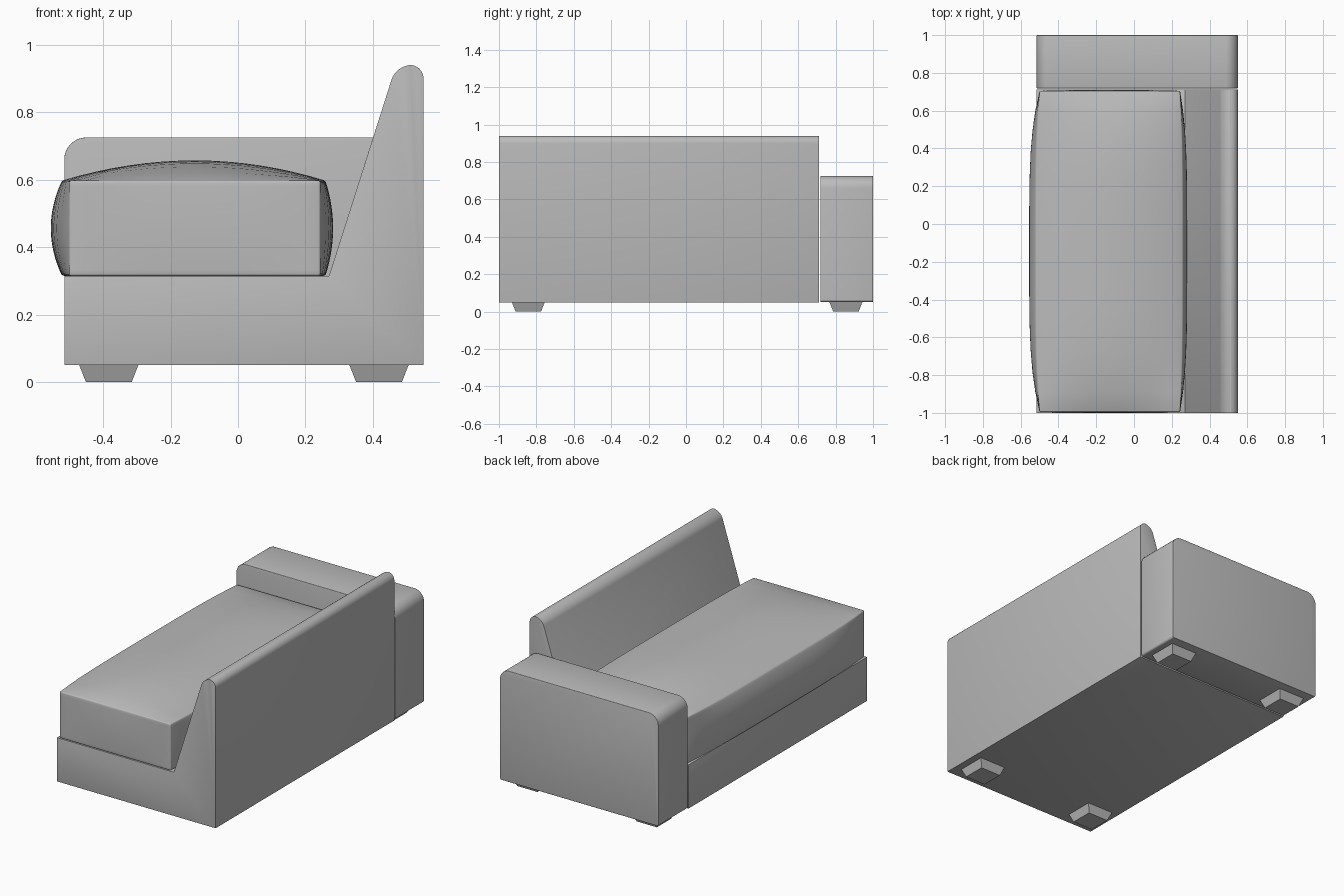
import bpy, bmesh
from mathutils import Vector

cube = bpy.data.objects.get("Cube")
if cube:
    bpy.data.objects.remove(cube, do_unlink=True)

grey = bpy.data.materials.new("grey_fabric")
grey.use_nodes = True
colour = (0.5, 0.5, 0.5, 1)
grey.diffuse_color = colour
grey.node_tree.nodes["Principled BSDF"].inputs["Base Color"].default_value = colour


def finish(name, bm, bevel=0, smooth=True):
    bmesh.ops.recalc_face_normals(bm, faces=bm.faces)
    mesh = bpy.data.meshes.new(name)
    bm.to_mesh(mesh)
    bm.free()
    mesh.materials.append(grey)
    obj = bpy.data.objects.new(name, mesh)
    bpy.context.collection.objects.link(obj)
    bpy.ops.object.select_all(action='DESELECT')
    obj.select_set(True)
    bpy.context.view_layer.objects.active = obj
    if bevel:
        mod = obj.modifiers.new("soft_edges", 'BEVEL')
        mod.width = bevel
        mod.segments = 3
        mod.limit_method = 'ANGLE'
        mod.angle_limit = 0.6
        bpy.ops.object.modifier_apply(modifier=mod.name)
    if smooth:
        bpy.ops.object.shade_smooth_by_angle(angle=0.6)
    return obj


def rounded(corners, steps=8):
    """Turn (x, z, radius) corners into an outline with rounded corners."""
    pts = [Vector(c[:2]) for c in corners]
    out = []
    for i, p in enumerate(pts):
        r = corners[i][2]
        if not r:
            out.append(p)
            continue
        a = p + (pts[i - 1] - p).normalized() * r
        b = p + (pts[(i + 1) % len(pts)] - p).normalized() * r
        for k in range(steps + 1):
            t = k / steps
            # weighted curve that follows a circular arc
            w = ((1 - t) ** 2, 1.414 * t * (1 - t), t * t)
            out.append((a * w[0] + p * w[1] + b * w[2]) / sum(w))
    return out


def extrude_profile(name, corners, y0, y1, bevel):
    bm = bmesh.new()
    face = bm.faces.new([bm.verts.new((p.x, y0, p.y)) for p in rounded(corners)])
    moved = bmesh.ops.extrude_face_region(bm, geom=[face])["geom"]
    for v in moved:
        if isinstance(v, bmesh.types.BMVert):
            v.co.y = y1
    return finish(name, bm, bevel)


# Base and sloping backrest in one piece
extrude_profile("base_and_backrest", [
    (-0.515, 0.05, 0), (0.55, 0.05, 0), (0.55, 0.94, 0.04),
    (0.469, 0.94, 0.045), (0.27, 0.315, 0), (-0.515, 0.315, 0)],
    -1, 0.712, 0.014)

# Single armrest at the far end
extrude_profile("armrest", [
    (-0.515, 0.052, 0.012), (0.55, 0.052, 0.012),
    (0.55, 0.725, 0.065), (-0.515, 0.725, 0.065)],
    0.718, 1, 0.003)

# Seat cushion: a box with bulging long sides and top
bm = bmesh.new()
bmesh.ops.create_cube(bm, size=2)
bmesh.ops.subdivide_edges(bm, edges=bm.edges[:], cuts=15, use_grid_fill=True)
for vert in bm.verts:
    u, v, w = vert.co
    along = 1 - v ** 4
    side = 0.055 if u < 0 else 0.038
    x = -0.128 + 0.372 * u + side * u * along * (1 - 0.6 * w * w)
    y = -0.145 + 0.85 * v + 0.005 * v * (1 - u * u) * (1 - w * w)
    z = 0.456 + 0.141 * w + 0.06 * max(w, 0) * (1 - u * u) * along
    vert.co = (x, y, z)
finish("seat_cushion", bm, 0.006)

# Four tapered feet
for side, x in (("right", -0.383), ("left", 0.418)):
    for end, y in (("front", -0.843), ("back", 0.855)):
        bm = bmesh.new()
        bmesh.ops.create_cube(bm, size=1)
        for vert in bm.verts:
            top = vert.co.z > 0
            width = 0.178 if top else 0.136
            vert.co = (x + vert.co.x * width, y + vert.co.y * width, 0.054 if top else 0)
        finish(f"{end}_{side}_foot", bm, smooth=False)
